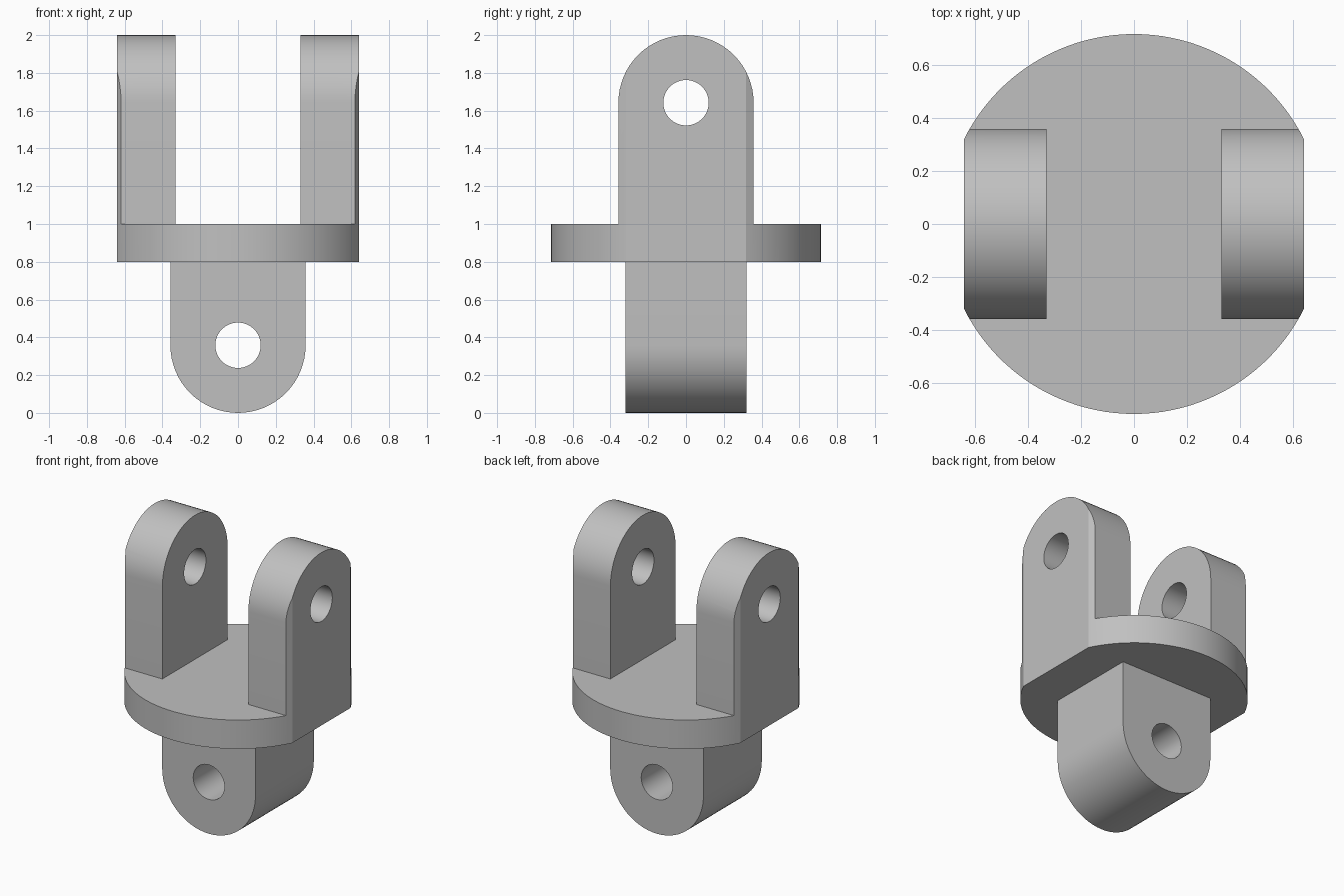
import bpy
import bmesh
from math import acos, cos, pi, radians, sin
from mathutils import Vector

cube = bpy.data.objects.get("Cube")
if cube:
    bpy.data.objects.remove(cube, do_unlink=True)

DISC_R, FLAT_X = 0.715, 0.64        # round flange and its side flats
LUG_R, HOLE_R = 0.358, 0.12         # rounded lug ends and pin holes
EAR_Z, TONGUE_Z = 2 - LUG_R, LUG_R  # pin heights
FLANGE_LOW, FLANGE_TOP = 0.8, 1.0
FLANGE_MID = 0.9

steel = bpy.data.materials.new("plain grey")
steel.use_nodes = True
grey = (0.53, 0.53, 0.53, 1)
steel.diffuse_color = grey
steel.node_tree.nodes["Principled BSDF"].inputs["Base Color"].default_value = grey


def arc(cx, cy, r, start, end, steps):
    """Points along a circular arc."""
    return [(cx + r * cos(start + (end - start) * i / steps),
             cy + r * sin(start + (end - start) * i / steps)) for i in range(steps + 1)]


def prism(name, outline, axis, low, high):
    """Extrude a 2D outline along x, y or z."""
    place = {"x": lambda u, v: (low, u, v),
             "y": lambda u, v: (u, low, v),
             "z": lambda u, v: (u, v, low)}[axis]
    bm = bmesh.new()
    face = bm.faces.new([bm.verts.new(place(u, v)) for u, v in outline])
    grown = bmesh.ops.extrude_face_region(bm, geom=[face])["geom"]
    shift = Vector([(high - low) * (axis == a) for a in "xyz"])
    bmesh.ops.translate(bm, vec=shift,
                        verts=[g for g in grown if isinstance(g, bmesh.types.BMVert)])
    bmesh.ops.recalc_face_normals(bm, faces=bm.faces)
    mesh = bpy.data.meshes.new(name)
    bm.to_mesh(mesh)
    bm.free()
    mesh.materials.append(steel)
    obj = bpy.data.objects.new(name, mesh)
    bpy.context.collection.objects.link(obj)
    return obj


def combine(body, tool, operation):
    """Apply a boolean and discard the tool."""
    mod = body.modifiers.new(operation, "BOOLEAN")
    mod.operation, mod.object, mod.solver = operation, tool, "EXACT"
    bpy.context.view_layer.objects.active = body
    bpy.ops.object.modifier_apply(modifier=mod.name)
    bpy.data.objects.remove(tool, do_unlink=True)


# Flange slab, oversized until trimmed
yoke = prism("yoke", [(-1, -1), (1, -1), (1, 1), (-1, 1)], "z", FLANGE_LOW, FLANGE_TOP)

# Two upright ears with round tops
ear_outline = [(-LUG_R, FLANGE_MID), (LUG_R, FLANGE_MID)] + arc(0, EAR_Z, LUG_R, 0, pi, 32)
for side, low, high in (("left", 0.33, 0.8), ("right", -0.8, -0.33)):
    combine(yoke, prism(side + "_ear", ear_outline, "x", low, high), "UNION")

# Lower tongue with a round bottom, turned a quarter from the ears
tongue_outline = [(LUG_R, FLANGE_MID), (-LUG_R, FLANGE_MID)] + arc(0, TONGUE_Z, LUG_R, pi, 2 * pi, 32)
combine(yoke, prism("tongue", tongue_outline, "y", -0.32, 0.32), "UNION")

# Trim everything to the round flange with two side flats
a = acos(FLAT_X / DISC_R)
trim_outline = arc(0, 0, DISC_R, a, pi - a, 44) + arc(0, 0, DISC_R, pi + a, 2 * pi - a, 44)
combine(yoke, prism("trim", trim_outline, "z", -0.5, 2.5), "INTERSECT")

# Pin holes through the ears and the tongue
for axis, height in (("x", EAR_Z), ("y", TONGUE_Z)):
    hole = arc(0, height, HOLE_R, 0, 2 * pi, 48)[:-1]
    combine(yoke, prism("pin_hole", hole, axis, -1, 1), "DIFFERENCE")

# Smooth the curved walls, keep edges crisp
bpy.ops.object.select_all(action="DESELECT")
yoke.select_set(True)
bpy.context.view_layer.objects.active = yoke
bpy.ops.object.shade_smooth_by_angle(angle=radians(20))
